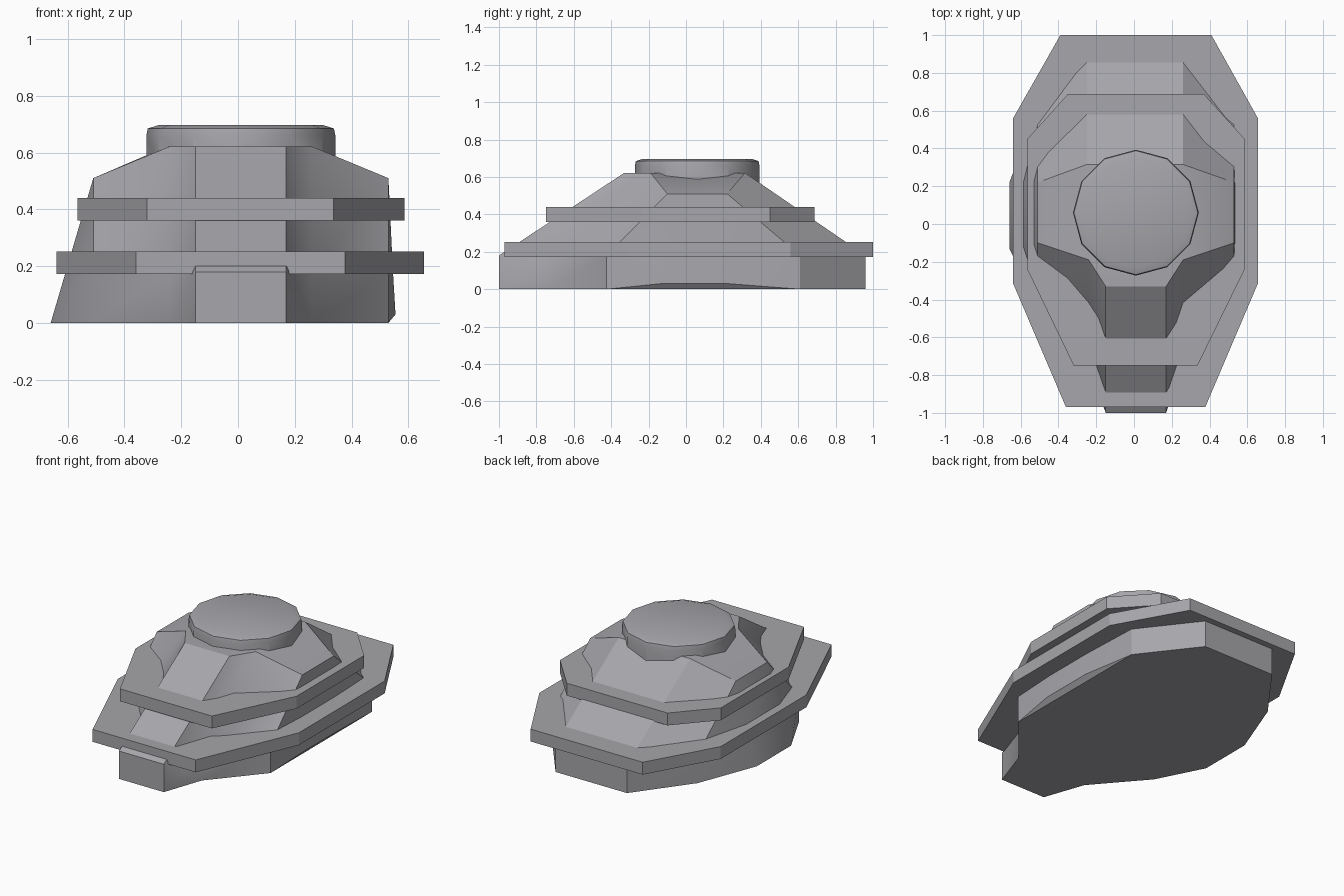
import bpy, bmesh
from math import sin, cos, pi, radians

if "Cube" in bpy.data.objects:
    bpy.data.objects.remove(bpy.data.objects["Cube"])

# Dark grey paint shared by every part
grey = bpy.data.materials.new("dark_grey")
grey.diffuse_color = (.385, .38, .405, 1)
grey.use_nodes = True
grey.node_tree.nodes["Principled BSDF"].inputs["Base Color"].default_value = grey.diffuse_color


def finish(name, bm, smooth=False):
    bmesh.ops.remove_doubles(bm, verts=bm.verts, dist=0.0005)
    bmesh.ops.recalc_face_normals(bm, faces=bm.faces)
    mesh = bpy.data.meshes.new(name)
    bm.to_mesh(mesh)
    bm.free()
    mesh.materials.append(grey)
    obj = bpy.data.objects.new(name, mesh)
    bpy.context.scene.collection.objects.link(obj)
    if smooth:
        bpy.ops.object.select_all(action='DESELECT')
        obj.select_set(True)
        bpy.context.view_layer.objects.active = obj
        bpy.ops.object.shade_smooth_by_angle(angle=radians(30))
    return obj


def loft(bm, rings):
    rows = [[bm.verts.new(p) for p in ring] for ring in rings]
    n = len(rows[0])
    for a, b in zip(rows, rows[1:]):
        for i in range(n):
            j = (i + 1) % n
            bm.faces.new((a[i], a[j], b[j], b[i]))
    return rows


# Octagonal plates
def plate(name, outline, z0, z1):
    bm = bmesh.new()
    rows = loft(bm, [[(x, y, z) for x, y in outline] for z in (z0, z1)])
    for row in rows:
        bm.faces.new(row)
    return finish(name, bm)


plate("lower_plate", [(-.36, -.97), (.377, -.97), (.656, -.315), (.656, .56),
                      (.41, 1), (-.39, 1), (-.64, .56), (-.64, -.315)], .172, .252)
plate("upper_plate", [(-.32, -.748), (.337, -.748), (.586, -.24), (.586, .45),
                      (.37, .688), (-.35, .688), (-.565, .45), (-.565, -.24)], .36, .44)


# Faceted body: upright skirt, then sloping sides up to a flat crown
def body_ring(z, front, notch, side_f, side_b, back, right, left, z_side, z_right, mid_f, mid_b):
    return [(-.15, front, z), (.17, front, z), (.26, notch, z),
            (.53, side_f, z_side), (right, mid_f, z_right), (right, mid_b, z_right),
            (.53, side_b, z_side), (.26, back, z), (-.25, back, z),
            (-.51, side_b, z_side), (left, mid_b, z_side), (left, mid_f, z_side),
            (-.51, side_f, z_side), (-.24, notch, z)]


bm = bmesh.new()
base, _, top = loft(bm, [
    body_ring(0, -1, -.74, -.425, .61, .96, .555, -.66, 0, .03, -.13, .22),
    body_ring(.18, -1, -.74, -.425, .61, .96, .546, -.607, .18, .18, -.125, .22),
    body_ring(.622, -.33, -.19, -.10, .22, .315, .53, -.51, .51, .51, -.10, .22)])
bm.faces.new([v for i, v in enumerate(base) if i not in (4, 5)])
bm.faces.new(base[3:7])
# crown and its two drooping side flaps
bm.faces.new([top[i] for i in (0, 1, 2, 7, 8, 13)])
bm.faces.new([top[i] for i in range(2, 8)])
bm.faces.new([top[i] for i in range(8, 14)])
finish("body", bm, True)

# Twelve-sided cap with a bevelled rim
bm = bmesh.new()
rows = loft(bm, [[(.01 + r * sin(2 * pi * k / 12), .06 + r * cos(2 * pi * k / 12), z)
                  for k in range(12)]
                 for z, r in ((.56, .333), (.66, .333), (.685, .328), (.697, .29))])
bm.faces.new(rows[0])
bm.faces.new(rows[-1])
finish("cap", bm, True)
